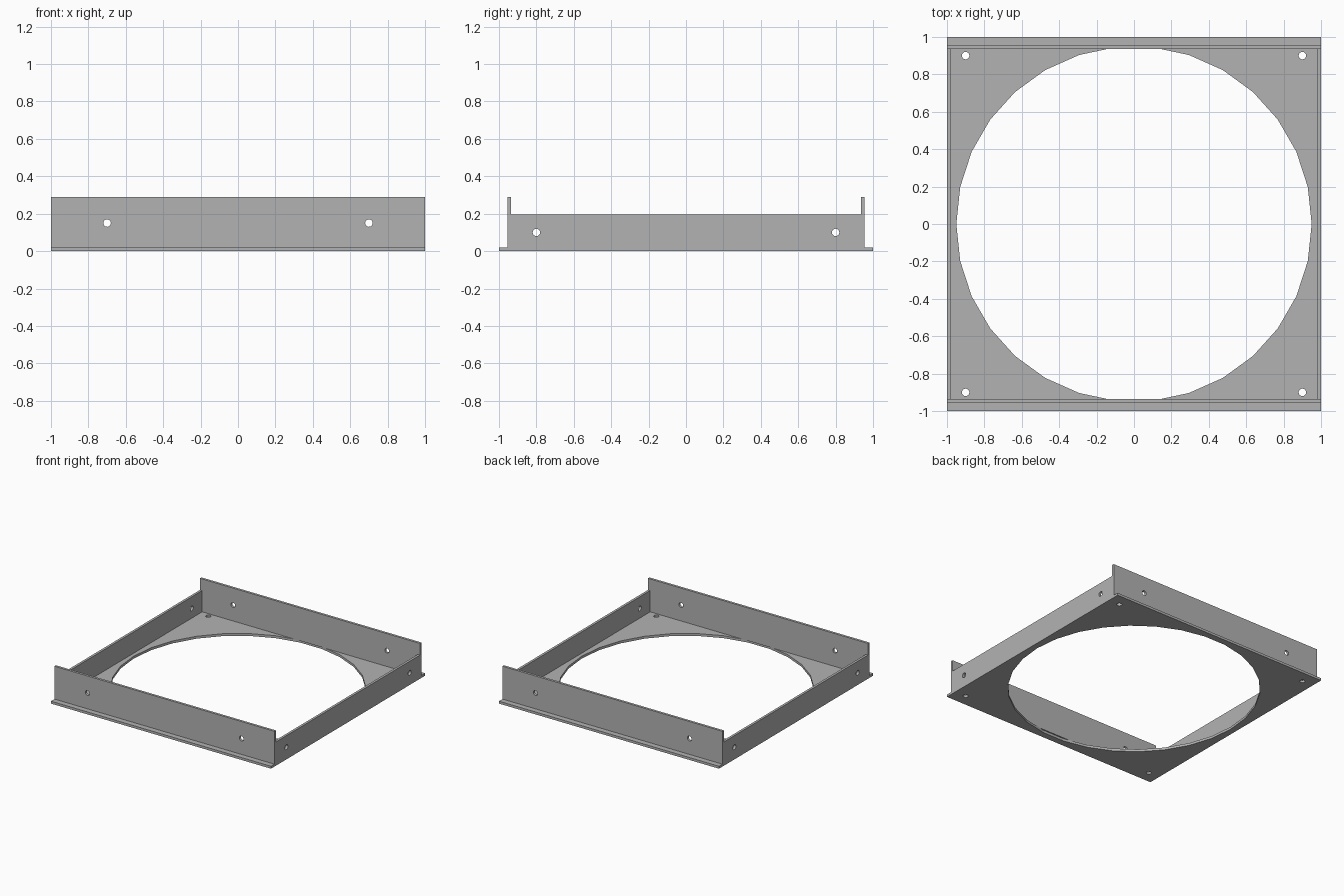
import bpy
from math import radians

cube = bpy.data.objects.get("Cube")
if cube:
    bpy.data.objects.remove(cube, do_unlink=True)

# Single sheet metal colour
metal = bpy.data.materials.new("grey_metal")
metal.use_nodes = True
grey = (0.45, 0.45, 0.45, 1)
metal.diffuse_color = grey
metal.node_tree.nodes["Principled BSDF"].inputs["Base Color"].default_value = grey

T = 0.02           # sheet thickness
WALL_Y = 0.955     # outer face of the front and back walls
BOLT_R = 0.02
ROT = {"x": (0, radians(90), 0), "y": (radians(90), 0, 0), "z": (0, 0, 0)}


def box(name, low, high):
    centre = [(a + b) / 2 for a, b in zip(low, high)]
    bpy.ops.mesh.primitive_cube_add(size=1, location=centre)
    ob = bpy.context.object
    ob.name = name
    ob.scale = [b - a for a, b in zip(low, high)]
    bpy.ops.object.transform_apply(location=False, rotation=False, scale=True)
    ob.data.materials.append(metal)
    return ob


def drill(ob, centre, radius, axis, sides=16):
    """Cut a round hole through a sheet along one axis."""
    bpy.ops.mesh.primitive_cylinder_add(vertices=sides, radius=radius, depth=0.1,
                                        location=centre, rotation=ROT[axis])
    cutter = bpy.context.object
    cutter.hide_render = True
    cutter.data.materials.append(metal)
    mod = ob.modifiers.new("hole", "BOOLEAN")
    mod.operation = "DIFFERENCE"
    mod.solver = "EXACT"
    mod.object = cutter
    bpy.context.view_layer.objects.active = ob
    bpy.ops.object.modifier_apply(modifier=mod.name)
    bpy.data.objects.remove(cutter, do_unlink=True)


# Base plate with the large round opening and corner bolt holes
base = box("base_plate", (-1, -1, 0), (1, 1, T))
bpy.ops.object.select_all(action="DESELECT")
# 30 sides with a vertex on the x axis
ROT["opening"] = (0, 0, radians(90 + 12 / 2 - 6))
drill(base, (0, 0, T / 2), 0.95, "opening", 30)
for x in (-0.9, 0.9):
    for y in (-0.9, 0.9):
        drill(base, (x, y, T / 2), BOLT_R, "z")

# Tall front and back walls, set in from the plate edge
for name, s in (("front_wall", -1), ("back_wall", 1)):
    ys = sorted((s * WALL_Y, s * (WALL_Y - T)))
    wall = box(name, (-1, ys[0], T), (1, ys[1], 0.29))
    for x in (-0.7, 0.7):
        drill(wall, (x, s * (WALL_Y - T / 2), 0.15), BOLT_R, "y")

# Lower side walls, flush with the plate edge
for name, s in (("right_wall", -1), ("left_wall", 1)):
    xs = sorted((s, s * (1 - T)))
    wall = box(name, (xs[0], T - WALL_Y, T), (xs[1], WALL_Y - T, 0.195))
    for y in (-0.8, 0.8):
        drill(wall, (s * (1 - T / 2), y, 0.1), BOLT_R, "x")
